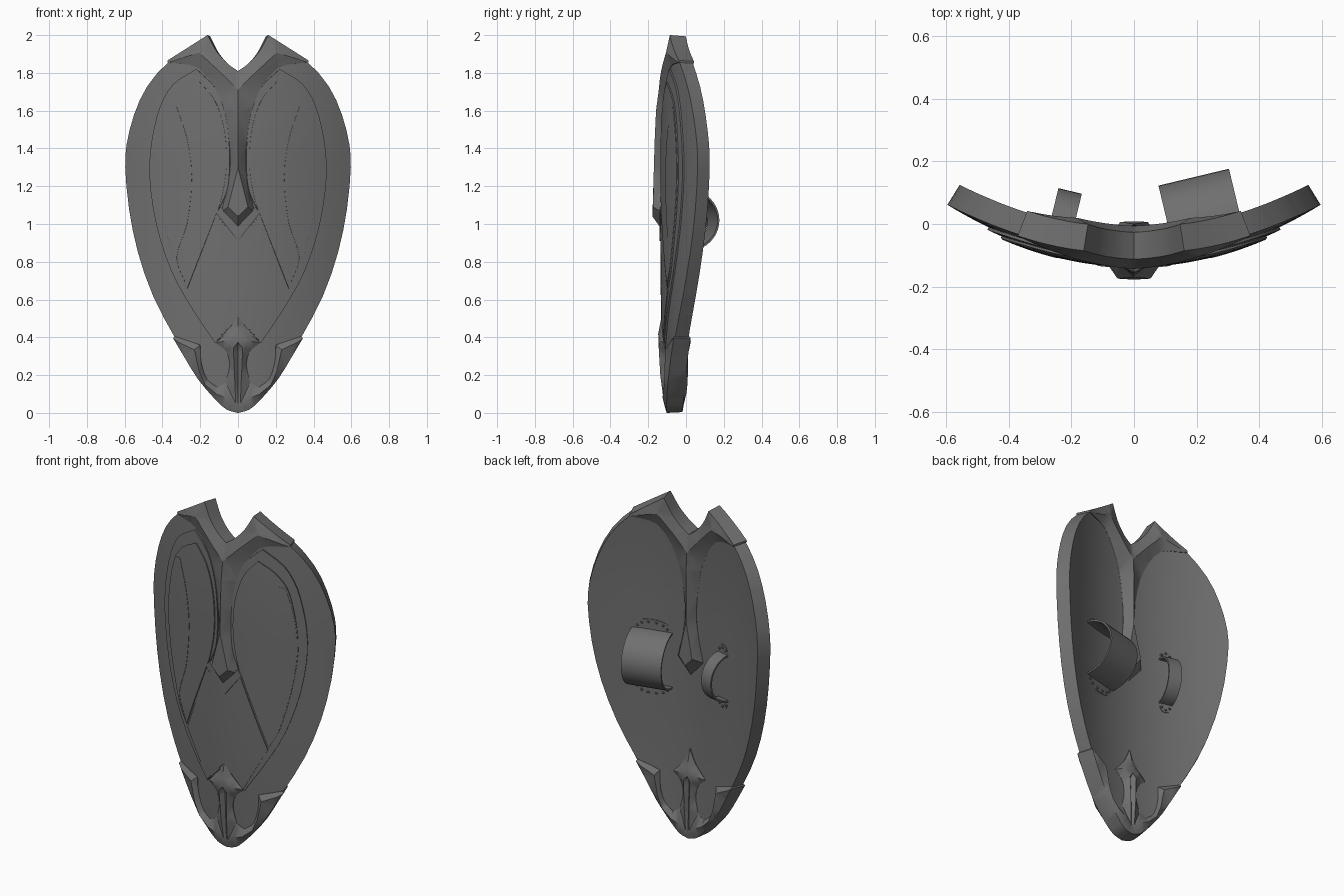
import bpy, bmesh, math
from mathutils import Vector, Matrix
from mathutils.geometry import delaunay_2d_cdt

if "Cube" in bpy.data.objects:
    bpy.data.objects.remove(bpy.data.objects["Cube"])

THICK = 0.075
METAL = bpy.data.materials.new("dark_metal")
METAL.diffuse_color = (0.16, 0.16, 0.16, 1)
METAL.use_nodes = True
METAL.node_tree.nodes["Principled BSDF"].inputs["Base Color"].default_value = METAL.diffuse_color


def bent(x, z, d):
    """Point at distance d in front of the curved shield face."""
    hi, lo = max(0, z - 1.3), max(0, 0.9 - z)
    y = -0.122 + 0.515 * x * x + 0.06 * hi * hi + 0.03 * lo * lo
    n = Vector((1.03 * x, -1, 0.12 * hi - 0.06 * lo)).normalized()
    return Vector((x, y, z)) + n * d


def finish(name, bm, angle=30):
    bmesh.ops.recalc_face_normals(bm, faces=bm.faces[:])
    me = bpy.data.meshes.new(name)
    bm.to_mesh(me)
    bm.free()
    me.materials.append(METAL)
    ob = bpy.data.objects.new(name, me)
    bpy.context.collection.objects.link(ob)
    bpy.ops.object.select_all(action='DESELECT')
    ob.select_set(True)
    bpy.context.view_layer.objects.active = ob
    bpy.ops.object.shade_smooth_by_angle(angle=math.radians(angle))
    return ob


def rounded(pts, sub):
    """Smooth a closed outline but keep its sharp corners and centre line."""
    ps = [Vector((*p, 0)[:3]) for p in pts]
    n, tan = len(ps), []
    for i in range(n):
        a, b = ps[i] - ps[i - 1], ps[(i + 1) % n] - ps[i]
        sharp = ps[i].x == 0 or a.xy.angle(b.xy) > math.radians(48)
        m = min(a.length, b.length)
        tan.append(None if sharp else (a.normalized() + b.normalized()).normalized() * m)
    out = []
    for i in range(n):
        j = (i + 1) % n
        p, q = ps[i], ps[j]
        out.append(tuple(pts[i]))
        if p.x == 0 and q.x == 0:
            continue
        t0, t1 = tan[i] or q - p, tan[j] or q - p
        for k in range(1, sub):
            t = k / sub
            v = (p * (2 * t**3 - 3 * t**2 + 1) + t0 * (t**3 - 2 * t**2 + t)
                 + q * (3 * t**2 - 2 * t**3) + t1 * (t**3 - t**2))
            out.append((max(v.x, 0), v.y, v.z))
    return out


def plate(name, outline, front=0.0, back=THICK, ridges=(), both=False, sub=3, angle=30):
    """Mirrored plate bent to the shield; points are (x, z, height)."""
    pts, index = [], {}

    def add(p):
        key = (p[0], p[1])
        if key not in index:
            index[key] = len(pts)
            pts.append((p[0], p[1], p[2] if len(p) > 2 else 0.0))
        return index[key]

    loop = [add(p) for p in rounded(outline, sub)]
    edges = [(a, b) for a, b in zip(loop, loop[1:] + loop[:1])]
    for path in ridges:
        ids = [add(p) for p in path]
        edges += list(zip(ids, ids[1:]))
    vs, _, fs, orig, _, _ = delaunay_2d_cdt(
        [Vector(p[:2]) for p in pts], edges, [], 1, 1e-5)
    bm = bmesh.new()
    bv = [bm.verts.new((v.x, pts[o[0]][2] if o else 0.0, v.y)) for v, o in zip(vs, orig)]
    for f in fs:
        bm.faces.new([bv[i] for i in f])
    # grid cuts let the plate follow the curve
    cuts = [((i * 0.04, 0, 0), (1, 0, 0)) for i in range(1, 15)]
    cuts += [((0, 0, i * 0.16), (0, 0, 1)) for i in range(1, 13)]
    for co, no in cuts:
        bmesh.ops.bisect_plane(bm, geom=bm.verts[:] + bm.edges[:] + bm.faces[:],
                               plane_co=co, plane_no=no, dist=1e-5)
    d = bmesh.ops.duplicate(bm, geom=bm.verts[:] + bm.edges[:] + bm.faces[:])
    for v in d['geom']:
        if isinstance(v, bmesh.types.BMVert):
            v.co.x = -v.co.x
    bmesh.ops.remove_doubles(bm, verts=bm.verts[:], dist=1e-5)
    faces, verts = bm.faces[:], bm.verts[:]
    rim = [e.verts[:] for e in bm.edges if len(e.link_faces) == 1]
    twin = {}
    for v in verts:
        x, h, z = v.co
        twin[v] = bm.verts.new(bent(x, z, -back - (h if both else 0)))
        v.co = bent(x, z, front + h)
    for f in faces:
        bm.faces.new([twin[v] for v in reversed(f.verts)])
    for a, b in rim:
        bm.faces.new((a, b, twin[b], twin[a]))
    return finish(name, bm, angle)


# Main shield body
plate("shield_body", [
    (0, .01), (.055, .025), (.115, .08), (.205, .19), (.335, .40), (.45, .62), (.53, .85),
    (.577, 1.08), (.597, 1.3), (.59, 1.42), (.55, 1.58), (.48, 1.73), (.365, 1.86),
    (.18, 1.975), (.1, 1.88), (0, 1.79)], sub=2)

# Layered front panels
plate("field_border", [
    (.12, .37), (.24, .55), (.35, .75), (.43, 1.0), (.465, 1.25), (.455, 1.43), (.41, 1.62),
    (.34, 1.74), (.22, 1.82), (.12, 1.72), (.065, 1.57), (.045, 1.4), (.045, 1.28),
    (.06, 1.17), (.11, 1.06), (0, .93), (0, .5)], 0.009, 0.02)
plate("wing_panel", [
    (.265, .66), (.32, .76), (.385, 1.0), (.42, 1.25), (.405, 1.45), (.36, 1.62), (.29, 1.7),
    (.2, 1.75), (.125, 1.66), (.078, 1.53), (.06, 1.38), (.065, 1.25), (.09, 1.12),
    (.115, 1.05)], 0.016, 0.02)
plate("wing_outer_facet", [
    (.27, .68), (.32, .77), (.382, 1.0), (.416, 1.25), (.4, 1.45), (.355, 1.615), (.32, 1.62),
    (.265, 1.45), (.24, 1.25), (.265, 1.0), (.32, .82)], 0.018, 0.02)
plate("lower_panel", [
    (.115, .38), (.26, .645), (.108, 1.04), (0, .91), (0, .51)], 0.014, 0.02)
plate("chevron_step", [(0, .91), (.115, 1.06), (.09, 1.09), (0, 1.0)], 0.019, 0.02)

# Raised forked crest, front and back
plate("top_crest", [
    (0, .965, 0), (.09, 1.06, 0), (.055, 1.2, 0), (.04, 1.32, 0), (.055, 1.5, 0), (.1, 1.67, 0),
    (.21, 1.825, 0), (.37, 1.855, .004), (.37, 1.866, .004), (.16, 2.0, .004),
    (.11, 1.91, .004), (.05, 1.845, .004), (0, 1.81, .004), (0, 1.71, .03),
    (0, 1.6, .04), (0, 1.3, .046), (0, 1.04, .054)],
    0.002, THICK + .001,
    [[(.37, 1.855, .004), (.2, 1.905, .025), (.1, 1.81, .028), (0, 1.71, .03)],
     [(.2, 1.905, .025), (.16, 2.0, .004)],
     [(0, 1.3, .046), (.05, 1.09, .052), (0, 1.04, .054)]], True)

# Bottom cap with horns and a slotted spear, front and back
plate("bottom_cap", [
    (0, 0, .003), (.06, .018, .004), (.12, .072, .006), (.212, .182, .008), (.34, .395, .008),
    (.333, .405, 0), (.2, .36, 0), (.195, .27, 0), (.165, .18, 0), (.11, .135, 0), (.065, .16, 0),
    (.045, .25, 0), (.06, .32, 0), (.115, .37, 0), (.04, .45, .004), (0, .53, .006),
    (0, .42, .03), (0, .375, .03), (0, .355, .008), (0, .06, .006), (0, .04, .012)],
    0.002, THICK + .001,
    [[(.31, .375, .018), (.225, .335, .024), (.2, .22, .024), (.17, .15, .024),
      (.11, .1, .024), (.06, .08, .022), (.012, .05, .014)],
     [(.115, .37, 0), (.055, .385, .026), (0, .42, .03)],
     [(0, .375, .03), (.024, .345, .03), (.018, .2, .027), (.012, .05, .014), (0, .04, .012)],
     [(.055, .385, .026), (.024, .345, .03)]], True, 3, 40)


# Arm strap and hand grip
def strap(name, x, cz, width, depth, rz, fh, rivets):
    y = bent(x, cz, -THICK).y
    frame = Matrix.Translation((x, y, cz)) @ Matrix.Rotation(math.atan(1.03 * x), 4, 'Z')
    bm = bmesh.new()
    n, t, rings = 20, 0.01, []
    for i in range(n + 1):
        a = math.pi * i / n
        c, s = math.cos(a), math.sin(a)
        rings.append([bm.verts.new((sx * width / 2, s * (depth - k), c * (rz - k)))
                      for sx, k in ((-1, 0), (1, 0), (1, t), (-1, t))])
    for p, q in zip(rings, rings[1:]):
        for k in range(4):
            bm.faces.new((p[k], p[(k + 1) % 4], q[(k + 1) % 4], q[k]))
    bm.faces.new(rings[0])
    bm.faces.new(rings[-1])
    for side in (1, -1):
        # half-round riveted flange on the back face
        arc = [(-math.cos(math.pi * i / 12) * width * .48,
                rz - .01 + (fh * math.sin(math.pi * i / 12) ** .6 if 0 < i < 12 else 0))
               for i in range(13)]
        f = bm.faces.new([bm.verts.new((a, -.01, side * z)) for a, z in arc])
        ex = bmesh.ops.extrude_face_region(bm, geom=[f])
        bmesh.ops.translate(bm, vec=(0, .018, 0),
                            verts=[v for v in ex['geom'] if isinstance(v, bmesh.types.BMVert)])
        for i in range(rivets):
            a = math.pi * (i + .7) / (rivets + .4)
            pos = (-math.cos(a) * width * .4, .009, side * (rz + (fh - .025) * math.sin(a)))
            bmesh.ops.create_icosphere(bm, subdivisions=1, radius=.008,
                                       matrix=Matrix.Translation(pos))
    bm.transform(frame)
    finish(name, bm, 35)


strap("arm_strap", .232, 1.02, .232, .176, .165, .07, 6)
strap("hand_grip", -.235, 1.03, .077, .13, .14, .06, 3)
